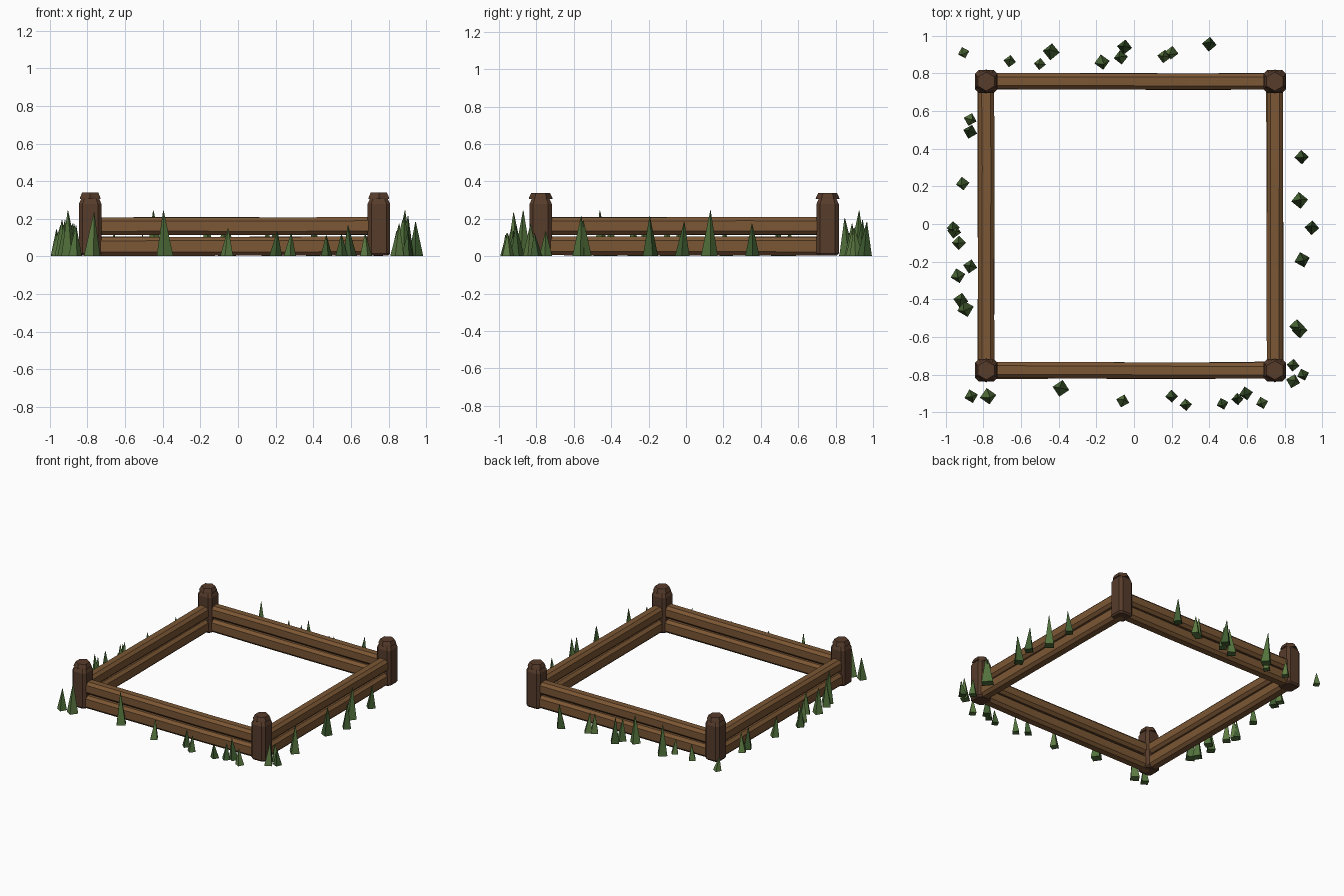
import bpy, bmesh, math, random
from mathutils import Vector

if "Cube" in bpy.data.objects:
    bpy.data.objects.remove(bpy.data.objects["Cube"])

random.seed(4)


def material(name, rgb):
    m = bpy.data.materials.new(name)
    m.diffuse_color = (*rgb, 1)
    m.use_nodes = True
    m.node_tree.nodes["Principled BSDF"].inputs["Base Color"].default_value = m.diffuse_color
    return m


rail_mat = material("rail wood", (0.20, 0.095, 0.035))
post_mat = material("post wood", (0.095, 0.045, 0.024))
greens = [material("grass light", (0.11, 0.20, 0.055)),
          material("grass mid", (0.085, 0.17, 0.045)),
          material("grass dark", (0.05, 0.11, 0.03))]


def loft(name, rings, mat):
    """Skin equal-length rings of points and cap both ends."""
    bm = bmesh.new()
    vs = [[bm.verts.new(p) for p in r] for r in rings]
    n = len(rings[0])
    for a, b in zip(vs, vs[1:]):
        for i in range(n):
            j = (i + 1) % n
            bm.faces.new((a[i], a[j], b[j], b[i]))
    bm.faces.new(vs[0][::-1])
    bm.faces.new(vs[-1])
    bmesh.ops.recalc_face_normals(bm, faces=bm.faces)
    me = bpy.data.meshes.new(name)
    bm.to_mesh(me)
    bm.free()
    me.materials.append(mat)
    ob = bpy.data.objects.new(name, me)
    bpy.context.collection.objects.link(ob)
    return ob


def chamfered(hw, hh, c):
    """Rectangle outline with cut corners."""
    return [(hw, -hh + c), (hw, hh - c), (hw - c, hh), (-hw + c, hh),
            (-hw, hh - c), (-hw, -hh + c), (-hw + c, -hh), (hw - c, -hh)]


X0, X1, Y0, Y1 = -0.785, 0.748, -0.777, 0.757

# Corner posts with six-sided caps
for x in (X0, X1):
    for y in (Y0, Y1):
        body = [(0.01, 0.05), (0.022, 0.06), (0.285, 0.06), (0.315, 0.046)]
        loft("post", [[(x + u, y + v, z) for u, v in chamfered(r, r, r * 0.33)]
                      for z, r in body], post_mat)
        cap = [(0.312, 0.064), (0.322, 0.061), (0.345, 0.05)]
        loft("post_cap", [[(x + r * math.sin(k * math.pi / 3),
                            y + r * math.cos(k * math.pi / 3), z)
                           for k in range(6)] for z, r in cap], post_mat)


# Two stacked rails per side, slightly uneven along their length
def rail(name, a, b, z, hw, hh):
    a, b = Vector(a), Vector(b)
    d = (b - a).normalized()
    side = Vector((-d.y, d.x))
    rings = []
    for t in (0, 0.35, 0.7, 1):
        p = a.lerp(b, t) + side * random.uniform(-0.003, 0.003)
        dz = random.uniform(-0.002, 0.002)
        rings.append([(p.x + side.x * u, p.y + side.y * u, z + dz + v)
                      for u, v in chamfered(hw, hh, 0.02)])
    loft(name, rings, rail_mat)


for side, a, b in (("front", (X0, Y0), (X1, Y0)), ("back", (X0, Y1), (X1, Y1)),
                   ("left", (X0, Y0), (X0, Y1)), ("right", (X1, Y0), (X1, Y1))):
    rail(side + "_lower_rail", a, b, 0.061, 0.044, 0.05)
    rail(side + "_upper_rail", a, b, 0.168, 0.043, 0.047)

# Grass spikes around the frame: x, y, height
back = [(-.905, .91, .11), (-.66, .865, .13), (-.5, .85, .12), (-.44, .915, .25),
        (-.17, .86, .21), (-.05, .94, .2), (-.07, .885, .18), (.16, .89, .16),
        (.2, .91, .16), (.4, .955, .19)]
left = [(-.87, .555, .15), (-.87, .49, .18), (-.91, .215, .16), (-.96, -.02, .15),
        (-.955, -.04, .17), (-.93, -.1, .18), (-.87, -.225, .18), (-.935, -.275, .2),
        (-.92, -.405, .2), (-.895, -.45, .25)]
right = [(.89, .355, .18), (.88, .125, .25), (.945, -.02, .19), (.893, -.19, .22),
         (.865, -.545, .2), (.88, -.565, .22), (.845, -.75, .14), (.898, -.8, .13),
         (.845, -.835, .18)]
front = [(-.865, -.915, .17), (-.775, -.915, .24), (-.388, -.873, .25), (-.06, -.94, .155),
         (.2, -.915, .14), (.275, -.96, .13), (.47, -.955, .12), (.55, -.93, .125),
         (.595, -.9, .17), (.68, -.95, .13)]

for x, y, h in back + left + right + front:
    r = 0.02 + 0.1 * h
    turn = random.uniform(-0.35, 0.35)
    tip = (x + random.uniform(-0.012, 0.012), y + random.uniform(-0.012, 0.012))
    rings = []
    for cx, cy, z, rr in ((x, y, 0.008, r), (*tip, h, 0.0015)):
        rings.append([(cx + rr * math.cos(turn + k * math.pi / 2),
                       cy + rr * math.sin(turn + k * math.pi / 2), z)
                      for k in range(4)])
    loft("grass_spike", rings, random.choice(greens))

# Rest everything on the ground plane
for ob in bpy.context.collection.objects:
    ob.location.z -= 0.006
